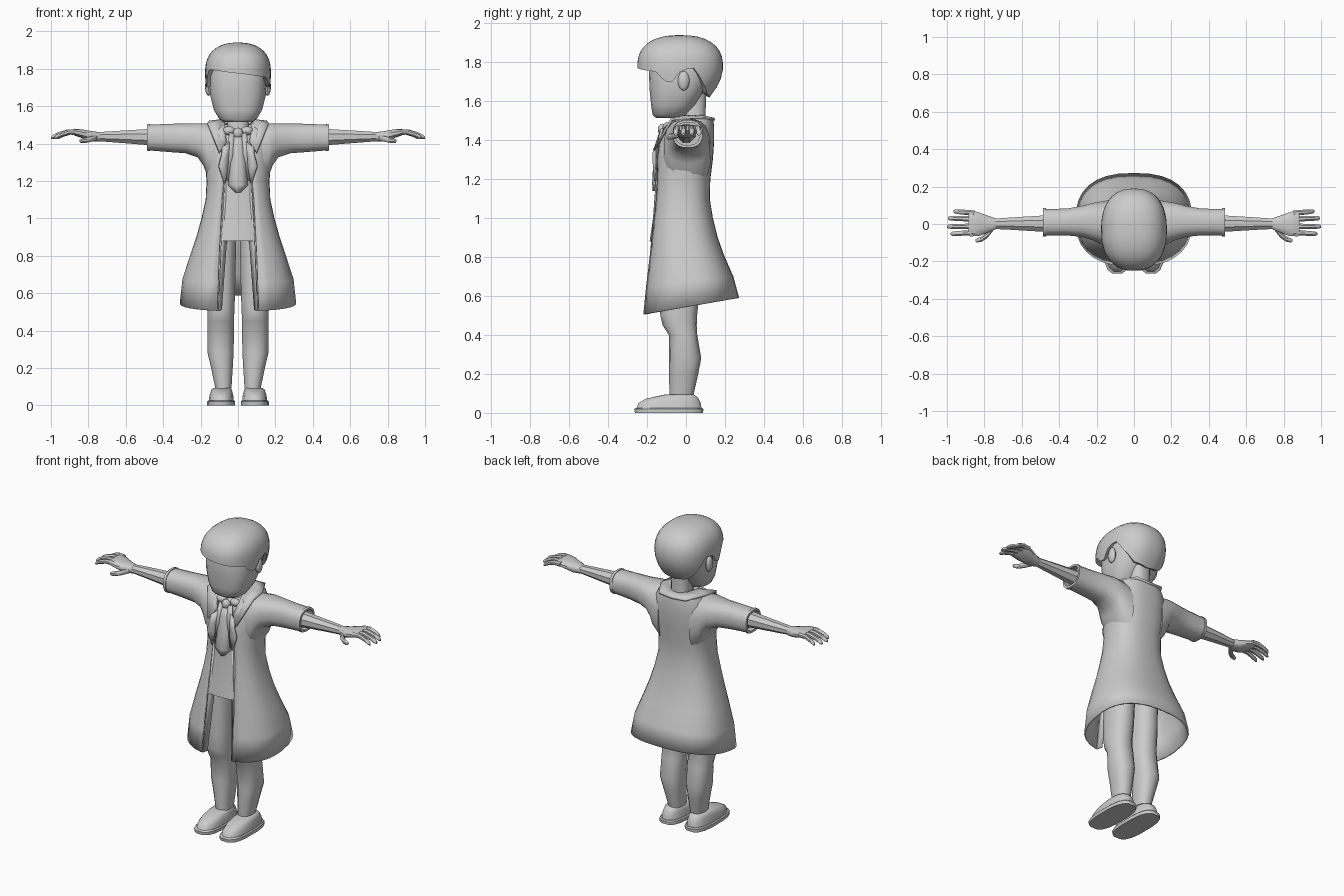
import bpy, bmesh, math
from mathutils import Vector


def finish(name, verts, faces, mirror=False, thick=0.0, angle=40):
    me = bpy.data.meshes.new(name)
    me.from_pydata([tuple(v) for v in verts], [], faces)
    bm = bmesh.new()
    bm.from_mesh(me)
    bmesh.ops.remove_doubles(bm, verts=bm.verts, dist=1e-5)
    bmesh.ops.recalc_face_normals(bm, faces=bm.faces)
    bm.to_mesh(me)
    bm.free()
    me.shade_smooth()
    me.set_sharp_from_angle(angle=math.radians(angle))
    ob = bpy.data.objects.new(name, me)
    bpy.context.collection.objects.link(ob)
    if thick:
        m = ob.modifiers.new("thickness", 'SOLIDIFY')
        m.thickness, m.offset = thick, 0
    if mirror:
        ob.modifiers.new("mirror", 'MIRROR')
    return ob


def spow(v, e):
    return math.copysign(abs(v) ** e, v)


def grid_faces(rows, cols, closed):
    return [(r * cols + c, r * cols + (c + 1) % cols,
             (r + 1) * cols + (c + 1) % cols, (r + 1) * cols + c)
            for r in range(rows - 1) for c in range(cols if closed else cols - 1)]


def loft(name, rings, n=16, e=0.8, axis='z', **kw):
    """Capped loft; ring = (height, a0, a1, b0, b1) with a,b = x,y (axis z) or y,z (axis x)."""
    verts = []
    for h, a0, a1, b0, b1 in rings:
        for i in range(n):
            t = 2 * math.pi * (i + 0.5) / n
            a = (a0 + a1) / 2 + (a1 - a0) / 2 * spow(math.cos(t), e)
            b = (b0 + b1) / 2 + (b1 - b0) / 2 * spow(math.sin(t), e)
            verts.append((a, b, h) if axis == 'z' else (h, a, b))
    faces = grid_faces(len(rings), n, True)
    last = (len(rings) - 1) * n
    faces += [tuple(range(n)), tuple(range(last, last + n))]
    return finish(name, verts, faces, **kw)


def strip(name, edges, thick=0.012, mirror=True):
    """Ribbon through lists of points, one list per long edge."""
    return finish(name, sum(edges, []), grid_faces(len(edges), len(edges[0]), False),
                  mirror=mirror, thick=thick)


def blob(name, loc, size, mirror=False):
    bm = bmesh.new()
    bmesh.ops.create_uvsphere(bm, u_segments=12, v_segments=8, radius=1)
    verts = [(loc[0] + v.co.x * size[0], loc[1] + v.co.y * size[1], loc[2] + v.co.z * size[2])
             for v in bm.verts]
    faces = [tuple(v.index for v in f.verts) for f in bm.faces]
    bm.free()
    return finish(name, verts, faces, mirror)


def lerp_table(table, t):
    for (t0, v0), (t1, v1) in zip(table, table[1:]):
        if t <= t1:
            return v0 + (v1 - v0) * (t - t0) / (t1 - t0)
    return table[-1][1]


# Head and neck
loft("head", [(1.515, -.075, .075, -.155, -.03), (1.53, -.1, .1, -.172, 0), (1.58, -.13, .13, -.18, .05),
              (1.66, -.15, .15, -.188, .1), (1.76, -.156, .156, -.192, .14), (1.85, -.14, .14, -.17, .12)],
     n=24, e=.75)
loft("neck", [(1.42, -.07, .07, -.03, .11), (1.5, -.058, .058, -.02, .1), (1.64, -.06, .06, -.01, .105)])
blob("ear", (.158, -.012, 1.705), (.018, .03, .05), True)

# Hair cap with a shaped lower edge: angle 0 is the front, 180 the back
edge = [(0, 1.775), (55, 1.775), (65, 1.765), (72, 1.70), (82, 1.70), (92, 1.765), (105, 1.77),
        (120, 1.70), (140, 1.635), (180, 1.62)]
N, R = 48, 12
verts = []
for r in range(R + 2):
    for i in range(N):
        a = 2 * math.pi * i / N
        deg = math.degrees(a)
        sx, sy = spow(math.sin(a), .85), -spow(math.cos(a), .85)
        zb = lerp_table(edge, min(deg, 360 - deg)) - .025 * math.sin(a) * (math.cos(a) > .3)
        t = min(r / R, 1)
        z = 1.94 - (1.94 - zb) * t * t if t < 1 else zb
        u = (z - 1.78) / .16
        k = (1 - min(u, 1) ** 2.4) ** (1 / 2.4) if u > 0 else 1 - .32 * u * u * (.35 + .65 * max(sy, 0))
        if r > R:
            k, z = k * .82, z + .012
        verts.append((.176 * k * sx, -.03 + .22 * k * sy, z))
finish("hair", verts, grid_faces(R + 2, N, True), angle=50)

# Long open coat: (z, half width, front y, back y, half opening, hem lift at back)
coat = [(.505, .307, -.222, .268, .11, .085), (.65, .293, -.207, .238, .105, .05),
        (.8, .25, -.19, .19, .1, .01), (.9, .218, -.18, .158, .095, 0), (1, .19, -.17, .133, .09, 0),
        (1.1, .168, -.16, .117, .085, 0), (1.2, .163, -.152, .12, .075, 0),
        (1.3, .172, -.15, .133, .07, 0), (1.4, .175, -.14, .14, .07, 0),
        (1.47, .165, -.11, .14, .07, 0), (1.505, .14, -.06, .135, .07, 0), (1.512, .09, -.03, .1, .07, 0)]
verts, n = [], 29
for z, rx, yf, yb, xo, lift in coat:
    a0 = math.asin((xo / rx) ** (1 / .8))
    for i in range(n):
        a = a0 + (2 * math.pi - 2 * a0) * i / (n - 1)
        y = (yf + yb) / 2 - (yb - yf) / 2 * spow(math.cos(a), .8)
        verts.append((rx * spow(math.sin(a), .8), y, z + lift * (y - yf) / (yb - yf)))
finish("coat", verts, grid_faces(len(coat), n, False), thick=.01)

# Folded-back front edges of the coat
strip("coat_facing", [[(.07, -.153, 1.2), (.088, -.175, .9), (.105, -.215, .505)],
                      [(.06, -.135, 1.2), (.06, -.15, .9), (.088, -.185, .51)]], .006)

# Short wide sleeves with a hollow cuff
loft("sleeve", [(.11, -.12, .13, 1.16, 1.508), (.165, -.115, .125, 1.225, 1.51), (.185, -.105, .12, 1.28, 1.51),
                (.215, -.09, .115, 1.325, 1.51), (.28, -.07, .098, 1.347, 1.508), (.36, -.062, .083, 1.353, 1.507),
                (.47, -.064, .082, 1.362, 1.502), (.47, -.068, .086, 1.358, 1.506),
                (.487, -.068, .086, 1.361, 1.504), (.487, -.055, .072, 1.375, 1.492),
                (.45, -.055, .072, 1.375, 1.492)], axis='x', mirror=True)

# Forearm and hand
loft("forearm", [(.44, -.048, .052, 1.385, 1.485), (.5, -.044, .048, 1.39, 1.48),
                 (.65, -.034, .038, 1.403, 1.47), (.76, -.028, .03, 1.412, 1.462)],
     n=8, e=1, axis='x', mirror=True)
loft("palm", [(.74, -.029, .031, 1.41, 1.462), (.78, -.047, .045, 1.41, 1.467),
              (.83, -.066, .064, 1.427, 1.476), (.875, -.068, .076, 1.443, 1.48),
              (.885, -.062, .07, 1.45, 1.474)], n=12, axis='x', mirror=True)
for label, y, tip in (("little", .068, .965), ("ring", .031, .995), ("middle", -.014, 1.0), ("index", -.053, .98)):
    rings = []
    for t, dz, w in ((0, 0, .016), (.4, .002, .015), (.75, -.012, .014), (.93, -.024, .012), (1, -.03, .006)):
        x = .85 + (tip - .85) * t
        yy = y * (.85 + .15 * t)
        rings.append((x, yy - w, yy + w, 1.46 + dz - w, 1.46 + dz + w))
    loft(label + "_finger", rings, n=8, e=1, axis='x', mirror=True)
loft("thumb", [(.755, -.04, -.01, 1.415, 1.445), (.785, -.078, -.04, 1.408, 1.44),
               (.815, -.096, -.066, 1.402, 1.432), (.84, -.1, -.076, 1.402, 1.426),
               (.848, -.094, -.082, 1.408, 1.42)], n=8, e=1, axis='x', mirror=True)

# Shirt under the coat
loft("shirt", [(.88, -.17, .17, -.188, .11), (1.0, -.155, .155, -.17, .09), (1.15, -.145, .145, -.155, .09),
               (1.3, -.145, .145, -.148, .1), (1.4, -.13, .13, -.13, .1), (1.48, -.07, .07, -.06, .1)],
     n=24, e=.75)

# Collar and lapels
strip("collar", [[(0, .085, 1.522), (.06, .075, 1.525), (.08, 0, 1.525), (.078, -.07, 1.49), (.06, -.13, 1.41)],
                 [(0, .148, 1.505), (.095, .142, 1.51), (.155, .03, 1.517), (.163, -.075, 1.507), (.1, -.165, 1.35)]])
strip("lapel", [[(.045, -.135, 1.41), (.05, -.152, 1.34), (.055, -.156, 1.27), (.068, -.156, 1.19)],
                [(.085, -.152, 1.38), (.088, -.165, 1.34), (.104, -.165, 1.28), (.075, -.158, 1.19)]])

# Neckcloth with hanging tails
tail = [(1.46, .02, -.125), (1.38, .032, -.152), (1.27, .04, -.163), (1.18, .053, -.168), (1.14, .012, -.165)]
strip("neckcloth_tail", [[(w * k, y + .012 * abs(k), z) for z, w, y in tail] for k in (-1, -.35, 0, .35, 1)],
      mirror=False)
strip("side_tail", [[(.02, -.128, 1.45), (.025, -.145, 1.38), (.03, -.153, 1.22)],
                    [(.045, -.118, 1.46), (.06, -.145, 1.36), (.06, -.152, 1.2)]])
blob("neckcloth_knot", (0, -.12, 1.455), (.027, .025, .03))
blob("neckcloth_bow", (.048, -.095, 1.468), (.034, .025, .024), True)

# Legs
loft("leg", [(.09, .034, .122, -.085, .038), (.2, .027, .145, -.087, .063), (.28, .022, .164, -.088, .078),
             (.4, .02, .165, -.088, .058), (.45, .02, .165, -.12, .055), (.5, .018, .165, -.132, .057),
             (.6, .014, .165, -.135, .068), (.9, .008, .16, -.13, .08)], n=14, e=.85, mirror=True)

# Shoes with a separate flat sole
loft("sole", [(0, .014, .166, -.265, .09), (.02, .014, .166, -.268, .092), (.026, .02, .16, -.26, .086)],
     e=.7, mirror=True)
loft("shoe", [(.02, .021, .158, -.258, .083), (.05, .024, .154, -.247, .078), (.072, .029, .148, -.21, .068),
              (.086, .034, .142, -.15, .055), (.094, .045, .13, -.11, .04)], e=.8, mirror=True)
